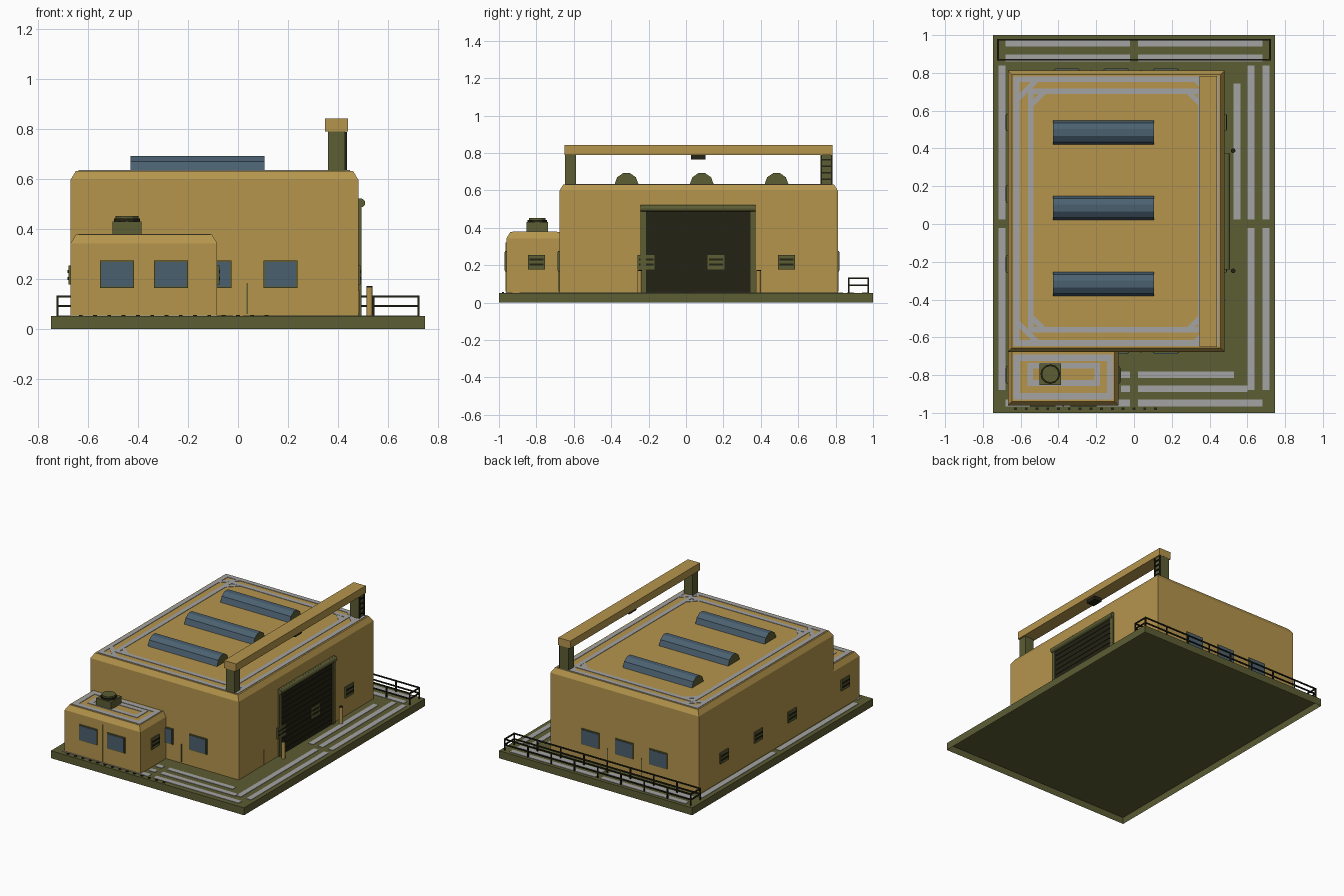
import bpy, bmesh, math
from mathutils import Vector

if "Cube" in bpy.data.objects:
    bpy.data.objects.remove(bpy.data.objects["Cube"])


def material(name, rgb):
    m = bpy.data.materials.new(name)
    m.use_nodes = True
    m.diffuse_color = (*rgb, 1)
    m.node_tree.nodes["Principled BSDF"].inputs["Base Color"].default_value = (*rgb, 1)
    return m


GOLD = material("ochre wall", (0.46, 0.30, 0.073))
OLIVE = material("olive metal", (0.107, 0.109, 0.034))
BLUE = material("blue glass", (0.07, 0.118, 0.162))
DARK = material("dark metal", (0.017, 0.016, 0.007))
GREY = material("grey paint", (0.37, 0.37, 0.37))


def finish(name, bm, *mats):
    bmesh.ops.recalc_face_normals(bm, faces=bm.faces)
    me = bpy.data.meshes.new(name)
    bm.to_mesh(me)
    bm.free()
    for m in mats:
        me.materials.append(m)
    ob = bpy.data.objects.new(name, me)
    bpy.context.collection.objects.link(ob)
    return ob


def add_box(bm, x0, x1, y0, y1, z0, z1):
    lo, hi = Vector((x0, y0, z0)), Vector((x1, y1, z1))
    for v in bmesh.ops.create_cube(bm, size=1)["verts"]:
        v.co = (lo + hi) / 2 + v.co * (hi - lo)


def boxes(name, mat, items):
    bm = bmesh.new()
    for b in items:
        add_box(bm, *b)
    return finish(name, bm, mat)


def cylinder(name, mat, r, length, loc, axis="Z", sides=12):
    bm = bmesh.new()
    bmesh.ops.create_cone(bm, cap_ends=True, segments=sides, radius1=r, radius2=r, depth=length)
    ob = finish(name, bm, mat)
    ob.location = loc
    if axis == "Y":
        ob.rotation_euler.x = math.pi / 2
    return ob


def chamfered_block(name, x0, x1, y0, y1, z0, z1, c=0.03):
    # walls with a sloped band around the roof edge
    bm = bmesh.new()
    add_box(bm, x0, x1, y0, y1, z0, z1 - c - 0.005)
    top = max(bm.faces, key=lambda f: f.calc_center_median().z)
    bmesh.ops.inset_individual(bm, faces=[top], thickness=c)
    for v in top.verts:
        v.co.z = z1
    return finish(name, bm, GOLD)


def frame(x0, x1, y0, y1, w, z):
    # four flat painted strips forming a rectangle
    h = z + 0.003
    return [(x0, x1, y0, y0 + w, z, h), (x0, x1, y1 - w, y1, z, h),
            (x0, x0 + w, y0 + w, y1 - w, z, h), (x1 - w, x1, y0 + w, y1 - w, z, h)]


# Base slab with a hollow underside
bm = bmesh.new()
add_box(bm, -0.747, 0.747, -1, 1, 0, 0.052)
under = min(bm.faces, key=lambda f: f.calc_center_median().z)
bmesh.ops.inset_individual(bm, faces=[under], thickness=0.01)
for v in under.verts:
    v.co.z = 0.042
finish("base_slab", bm, OLIVE)

# Painted ground lines
G, H = 0.052, 0.055
lines = []
for x0, x1 in ((-0.68, -0.02), (0.02, 0.68)):
    for y in (0.94, 0.86, -0.965):
        lines.append((x0, x1, y, y + 0.037, G, H))
for y, end in ((-0.89, 0.6), (-0.815, 0.53)):
    lines += [(-0.07, -0.02, y, y + 0.035, G, H), (0.02, end, y, y + 0.035, G, H)]
for x in (-0.717, 0.68, 0.602):
    lines += [(x, x + 0.037, 0.025, 0.84, G, H), (x, x + 0.037, -0.88, -0.02, G, H)]
lines.append((0.527, 0.564, 0.025, 0.745, G, H))
boxes("ground_lines", GREY, lines)

# Main hall and side annex
HX0, HX1, HY0, HY1, HZ = -0.668, 0.48, -0.677, 0.812, 0.632
CX = (HX0 + HX1) / 2
AX1, AY0, AZ = -0.083, -0.96, 0.378
chamfered_block("main_hall", HX0, HX1, HY0, HY1, G, HZ)
chamfered_block("annex", HX0, AX1, AY0, HY0 + 0.035, G, AZ)

# Painted roof lines
boxes("hall_roof_lines", GREY,
      frame(-0.637, 0.448, -0.645, 0.782, 0.03, HZ)
      + frame(-0.562, 0.37, -0.575, 0.718, 0.03, HZ))
boxes("annex_roof_lines", GREY,
      frame(-0.637, -0.11, -0.928, -0.69, 0.034, AZ)
      + frame(-0.565, -0.18, -0.857, -0.735, 0.03, AZ))
for sx in (-1, 1):
    for sy in (-1, 1):
        for k, (dx, dy, length) in enumerate(((0.47, 0.645, 0.15), (0.415, 0.595, 0.09))):
            ob = boxes(f"roof_corner_line_{sx}_{sy}_{k}", GREY,
                       [(-length / 2, length / 2, -0.014, 0.014, 0, 0.0025)])
            ob.location = (CX + sx * dx, 0.07 + sy * dy, HZ)
            ob.rotation_euler.z = -sx * sy * math.pi / 4

# Skylights: faceted glass vaults with metal ends
profile = [(-0.064, 0), (-0.05, 0.038), (-0.018, 0.06), (0.018, 0.06), (0.05, 0.038), (0.064, 0)]
for i, y in enumerate((-0.318, 0.084, 0.484)):
    bm = bmesh.new()
    end = bm.faces.new([bm.verts.new((-0.43, y + py, HZ + pz)) for py, pz in profile])
    new = bmesh.ops.extrude_face_region(bm, geom=[end], use_keep_orig=True)["geom"]
    bmesh.ops.translate(bm, vec=(0.535, 0, 0), verts=[g for g in new if isinstance(g, bmesh.types.BMVert)])
    for f in bm.faces:
        f.normal_update()
        f.material_index = int(abs(f.normal.x) > 0.9)
    finish(f"skylight_{i}", bm, BLUE, OLIVE)

# Roof gantry with hoist and ladder
boxes("gantry_beam", GOLD, [(0.347, 0.44, -0.65, 0.783, 0.79, 0.842)])
boxes("gantry_posts", OLIVE, [(0.36, 0.428, y, y + 0.06, HZ, 0.79) for y in (-0.648, 0.722)])
boxes("hoist", DARK, [(0.365, 0.422, 0.028, 0.105, 0.765, 0.79)])
ladder = [(0.428, 0.436, y, y + 0.008, HZ, 0.788) for y in (0.72, 0.774)]
ladder += [(0.428, 0.436, 0.72, 0.782, 0.655 + 0.035 * i, 0.662 + 0.035 * i) for i in range(4)]
boxes("gantry_ladder", DARK, ladder)

# Annex roof vent
boxes("roof_vent_box", OLIVE, [(-0.5, -0.386, -0.852, -0.738, AZ, 0.43)])
cylinder("roof_vent_neck", DARK, 0.052, 0.012, (-0.443, -0.795, 0.436))
cylinder("roof_vent_cap", OLIVE, 0.045, 0.01, (-0.443, -0.795, 0.447))

# Roller door
boxes("door_panel", DARK, [(0.475, 0.484, -0.22, 0.35, G, 0.49)])
boxes("door_slats", DARK, [(0.484, 0.487, -0.215, 0.345, 0.06 + 0.036 * i, 0.088 + 0.036 * i) for i in range(12)])
boxes("door_frame", OLIVE, [(0.475, 0.492, -0.242, -0.215, G, 0.5),
                            (0.475, 0.492, 0.345, 0.372, G, 0.5),
                            (0.475, 0.492, -0.242, 0.372, 0.488, 0.522)])
cylinder("door_roll", OLIVE, 0.018, 0.614, (0.49, 0.065, 0.504), "Y")
for i, y in enumerate((-0.248, 0.388)):
    cylinder(f"bollard_{i}", GOLD, 0.012, 0.115, (0.525, y, 0.11))
    cylinder(f"bollard_cap_{i}", DARK, 0.012, 0.006, (0.525, y, 0.17))


# Windows: raised frame and glass pane
def window(name, x, y, out):
    y0, y1, y2 = y - out * 0.01, y + out * 0.007, y + out * 0.01
    boxes(name + "_frame", OLIVE, [(x - 0.068, x + 0.068, min(y0, y1), max(y0, y1), 0.165, 0.275)])
    boxes(name + "_glass", BLUE, [(x - 0.062, x + 0.062, min(y0, y2), max(y0, y2), 0.171, 0.269)])


for i in (-1, 0, 1):
    window(f"front_window_{i}", CX + i * 0.263, HY0, -1)
    window(f"back_window_{i}", CX + i * 0.263, HY1, 1)
for x in (-0.483, -0.267):
    window(f"annex_window_{x}", x, AY0, -1)

# Louvred vents on both side walls
vents, slats = [], []
for x, s, y in [(HX1, 1, c) for c in (-0.213, 0.16, 0.538)] + [(AX1, 1, -0.8)] \
        + [(HX0, -1, c) for c in (-0.8, -0.213, 0.16, 0.538)]:
    a, b, c = x - s * 0.01, x + s * 0.009, x + s * 0.012
    vents.append((min(a, b), max(a, b), y - 0.045, y + 0.045, 0.178, 0.255))
    for z in (0.197, 0.224):
        slats.append((min(a, c), max(a, c), y - 0.038, y + 0.038, z, z + 0.012))
boxes("wall_vents", OLIVE, vents)
boxes("vent_slats", DARK, slats)

# Thin wall conduits between openings
conduits = [(x - 0.003, x + 0.003, y - 0.004, y + 0.004, 0.06, 0.185)
            for x in (0.036, -0.227) for y in (HY0, HY1)]
boxes("wall_conduits", OLIVE, conduits)
boxes("wall_seams", GOLD, [(-0.379, -0.371, AY0 - 0.005, AY0, 0.06, 0.32),
                           (HX1 - 0.005, HX1 + 0.004, -0.404, -0.398, 0.06, 0.155)])

# Studs along the front edge
boxes("front_studs", DARK, [(-0.635 + 0.057 * i, -0.62 + 0.057 * i, -0.985, -0.972, G, 0.057) for i in range(14)])

# Guard rail around the rear walkway
R = 0.004
rails = []
for z in (0.092, 0.13):
    rails += [(-0.72, 0.72, y - R, y + R, z - R, z + R) for y in (0.87, 0.975)]
    rails += [(x - R, x + R, 0.87, 0.975, z - R, z + R) for x in (-0.72, 0.72)]
for i in range(9):
    x = -0.72 + 0.18 * i
    rails += [(x - R, x + R, y - R, y + R, G, 0.134) for y in (0.87, 0.975)]
boxes("guard_rail", DARK, rails)
